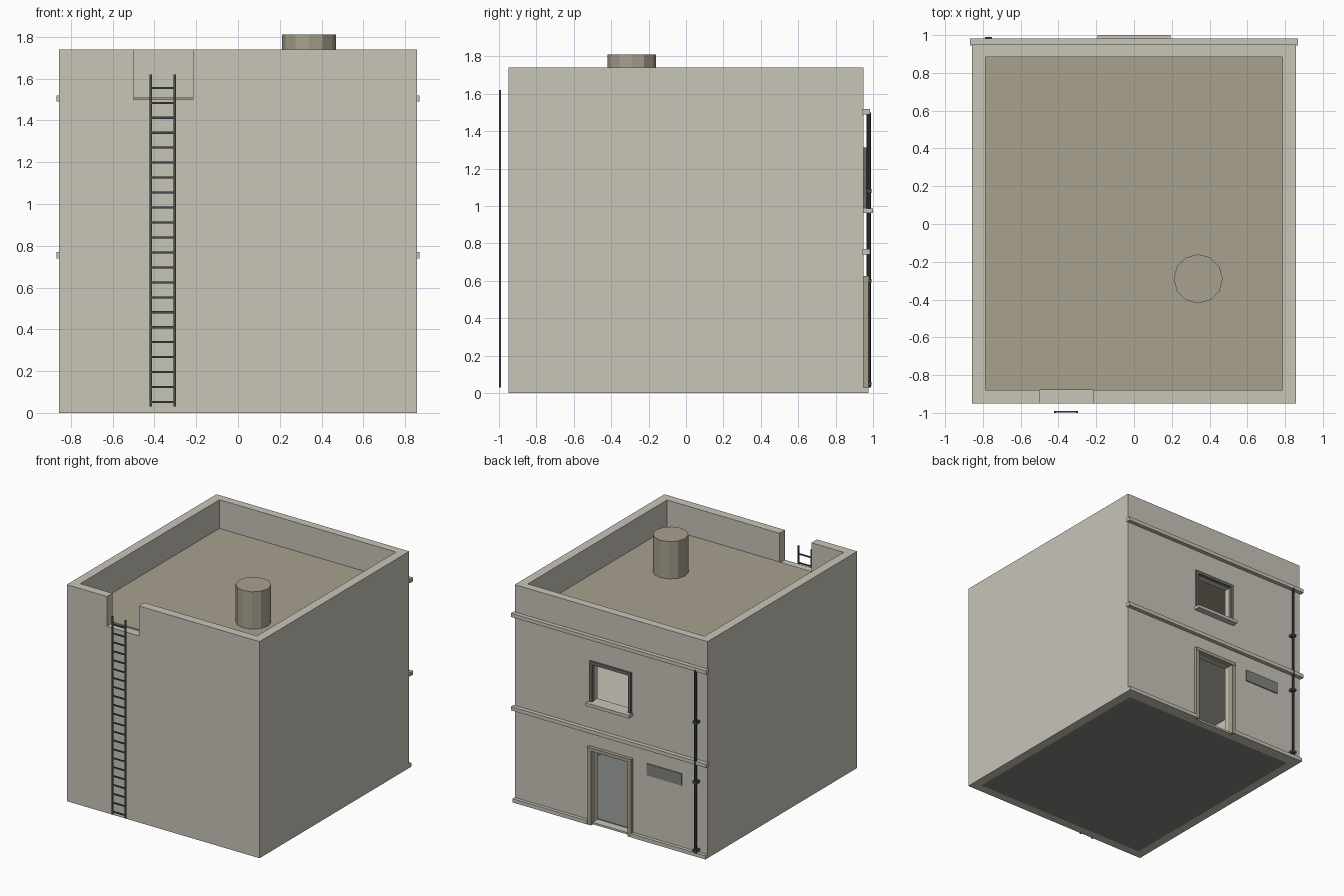
import bpy, bmesh, math

if "Cube" in bpy.data.objects:
    bpy.data.objects.remove(bpy.data.objects["Cube"])


def material(name, rgb):
    m = bpy.data.materials.new(name)
    m.diffuse_color = (*rgb, 1)
    m.use_nodes = True
    m.node_tree.nodes["Principled BSDF"].inputs["Base Color"].default_value = m.diffuse_color
    return m


WALL = material("pale_plaster", (0.578, 0.558, 0.485))
TAN = material("tan_roofing", (0.397, 0.356, 0.275))
METAL = material("dark_metal", (0.063, 0.070, 0.069))
GREY = material("concrete_grey", (0.223, 0.231, 0.216))
FRAME = material("window_grey", (0.15, 0.15, 0.135))


def add_box(bm, x, y, z):
    verts = bmesh.ops.create_cube(bm, size=1)["verts"]
    for v in verts:
        v.co = [r[0] + (c + 0.5) * (r[1] - r[0]) for r, c in zip((x, y, z), v.co)]


def boxes(name, mat, *ranges):
    bm = bmesh.new()
    for r in ranges:
        add_box(bm, *r)
    return finish(name, mat, bm)


def finish(name, mat, bm):
    me = bpy.data.meshes.new(name)
    bm.to_mesh(me)
    bm.free()
    me.materials.append(mat)
    ob = bpy.data.objects.new(name, me)
    bpy.context.collection.objects.link(ob)
    return ob


def cylinder(name, mat, loc, radius, z0, z1, sides):
    bm = bmesh.new()
    bmesh.ops.create_cone(bm, cap_ends=True, segments=sides, radius1=radius,
                          radius2=radius, depth=z1 - z0)
    ob = finish(name, mat, bm)
    ob.location = (*loc, (z0 + z1) / 2)
    return ob


# Hollow walls with parapet, roof notch, door and window openings
walls = boxes("walls", WALL, ((-0.857, 0.857), (-0.95, 0.95), (0, 1.74)))
cuts = [
    ((-0.785, 0.785), (-0.88, 0.885), (-0.5, 2.5)),
    ((-0.50, -0.215), (-1.2, -0.7), (1.50, 2.3)),
    ((-0.165, 0.165), (0.7, 1.2), (0.015, 0.60)),
    ((-0.165, 0.165), (0.7, 1.2), (0.985, 1.29)),
]
for i, c in enumerate(cuts):
    cutter = boxes("cutter", WALL, c)
    cutter.hide_render = True
    mod = walls.modifiers.new("cut", "BOOLEAN")
    mod.operation = "DIFFERENCE"
    mod.solver = "EXACT"
    mod.object = cutter
    bpy.context.view_layer.objects.active = walls
    bpy.ops.object.modifier_apply(modifier=mod.name)
    bpy.data.objects.remove(cutter)

# Floors and roof
inside = ((-0.785, 0.785), (-0.88, 0.885))
boxes("ground_floor", GREY, (*inside, (0.0, 0.02)))
boxes("upper_floor", WALL, (*inside, (0.71, 0.75)))
boxes("roof", TAN, (*inside, (1.46, 1.51)))
cylinder("roof_vent", TAN, (0.34, -0.29), 0.13, 1.50, 1.81, 12)

# Horizontal bands on the back wall, base band split by the door
for name, z in (("middle_band", 0.74), ("upper_band", 1.49)):
    boxes(name, WALL, ((-0.868, 0.868), (0.945, 0.983), (z, z + 0.03)))
boxes("base_band", WALL,
      ((-0.857, -0.195), (0.945, 0.977), (0, 0.03)),
      ((0.195, 0.857), (0.945, 0.977), (0, 0.03)))

# Door and window surrounds
boxes("door_frame", TAN,
      ((-0.195, -0.163), (0.925, 0.975), (0, 0.60)),
      ((0.163, 0.195), (0.925, 0.975), (0, 0.60)),
      ((-0.195, 0.195), (0.925, 0.978), (0.598, 0.625)))
boxes("window_frame", FRAME,
      ((-0.185, -0.16), (0.935, 0.966), (0.98, 1.29)),
      ((0.16, 0.185), (0.935, 0.966), (0.98, 1.29)),
      ((-0.185, 0.185), (0.935, 0.966), (1.287, 1.312)))
boxes("window_sill", WALL, ((-0.192, 0.192), (0.89, 1.0), (0.963, 0.988)))

# Plain wall plate beside the door
boxes("wall_plate", GREY, ((-0.63, -0.32), (0.945, 0.958), (0.525, 0.62)))

# Drainpipe with clips
cylinder("drainpipe", METAL, (-0.77, 0.977), 0.011, 0.03, 1.50, 8)
boxes("pipe_clips", METAL,
      *[((-0.788, -0.752), (0.948, 0.991), (z - 0.01, z + 0.01)) for z in (0.05, 0.60, 1.08)])

# Ladder on the front
bars = [((x - 0.006, x + 0.006), (-1.0, -0.99), (0.03, 1.62)) for x in (-0.418, -0.302)]
bars += [((-0.418, -0.302), (-0.999, -0.991), (z - 0.005, z + 0.005))
         for z in (0.052 + i * 0.0716 for i in range(22))]
boxes("ladder", METAL, *bars)
